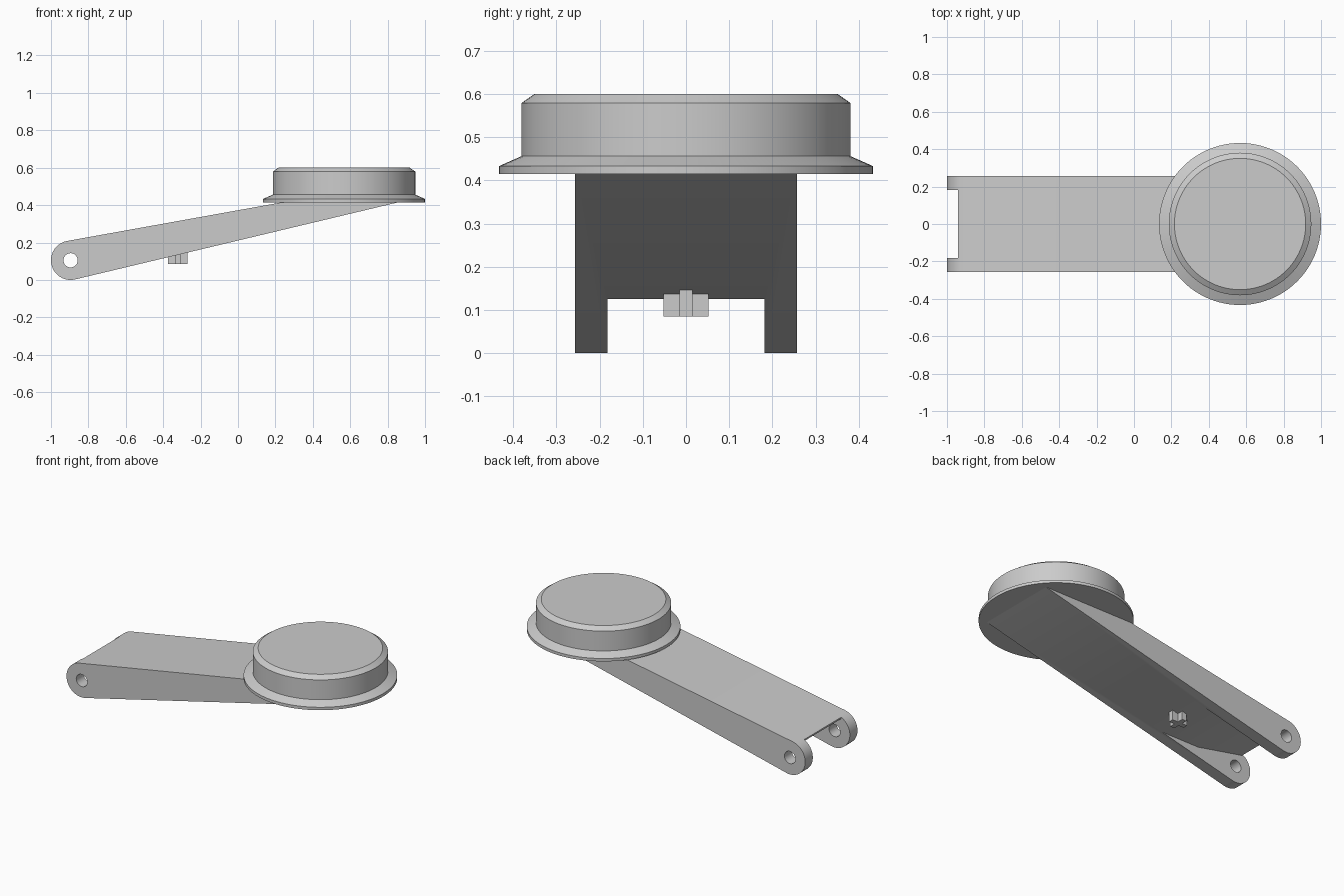
import bpy, bmesh, math

if "Cube" in bpy.data.objects:
    bpy.data.objects.remove(bpy.data.objects["Cube"])

grey = bpy.data.materials.new("plain_grey")
grey.diffuse_color = (0.6, 0.6, 0.6, 1)
grey.use_nodes = True
grey.node_tree.nodes["Principled BSDF"].inputs["Base Color"].default_value = grey.diffuse_color


def finish(name, bm):
    bmesh.ops.recalc_face_normals(bm, faces=bm.faces)
    me = bpy.data.meshes.new(name)
    bm.to_mesh(me)
    bm.free()
    me.materials.append(grey)
    ob = bpy.data.objects.new(name, me)
    bpy.context.collection.objects.link(ob)
    return ob


def prism(name, profile, half_width):
    """Extrude an x-z profile symmetrically along y."""
    bm = bmesh.new()
    face = bm.faces.new([bm.verts.new((x, -half_width, z)) for x, z in profile])
    ext = bmesh.ops.extrude_face_region(bm, geom=[face])
    moved = [v for v in ext["geom"] if isinstance(v, bmesh.types.BMVert)]
    bmesh.ops.translate(bm, verts=moved, vec=(0, 2 * half_width, 0))
    return finish(name, bm)


def activate(ob):
    bpy.ops.object.select_all(action='DESELECT')
    ob.select_set(True)
    bpy.context.view_layer.objects.active = ob


def smooth(ob):
    activate(ob)
    bpy.ops.object.shade_smooth_by_angle(angle=math.radians(25))


def cut(ob, cutter):
    cutter.hide_render = True
    mod = ob.modifiers.new("cut", 'BOOLEAN')
    mod.operation, mod.solver, mod.object = 'DIFFERENCE', 'EXACT', cutter
    activate(ob)
    bpy.ops.object.modifier_apply(modifier=mod.name)
    bpy.data.objects.remove(cutter)


def arc(cx, cz, r, start, end, n):
    return [(cx + r * math.cos(math.radians(start + (end - start) * i / n)),
             cz + r * math.sin(math.radians(start + (end - start) * i / n)))
            for i in range(n + 1)]


# Tapered arm with a rounded hinge end
HX, HZ = -0.895, 0.105
arm = prism("hinge_arm",
            arc(HX, HZ, 0.105, 100.2, 283.4, 28) + [(0.857, 0.415), (0.236, 0.415)], 0.257)

# Slot between the hinge lugs, running on as a shallow pocket underneath
cut(arm, prism("slot_cutter", [(-1.2, -0.2), (-0.25, -0.2), (-0.25, 0.125),
                               (-0.62, 0.125), (-0.94, 0.19), (-0.94, 0.4), (-1.2, 0.4)], 0.182))

# Pivot hole through both lugs
cut(arm, prism("pin_cutter", arc(HX, HZ, 0.038, 0, 360, 32)[:-1], 0.4))
smooth(arm)

# Round cap with a flange and a chamfered rim
N, CX = 96, 0.567
bm = bmesh.new()
rings = []
for r, z in [(0.433, 0.415), (0.433, 0.433), (0.381, 0.456), (0.381, 0.579), (0.351, 0.6)]:
    rings.append([bm.verts.new((CX + r * math.cos(2 * math.pi * i / N),
                                r * math.sin(2 * math.pi * i / N), z)) for i in range(N)])
for a, b in zip(rings, rings[1:]):
    for i in range(N):
        j = (i + 1) % N
        bm.faces.new((a[i], a[j], b[j], b[i]))
bm.faces.new(rings[0][::-1])
bm.faces.new(rings[-1])
smooth(finish("round_cap", bm))

# Cross-shaped peg under the arm
a, b, px = 0.0525, 0.015, -0.322
outline = [(a, -b), (a, b), (b, b), (b, a), (-b, a), (-b, b),
           (-a, b), (-a, -b), (-b, -b), (-b, -a), (b, -a), (b, -b)]
bm = bmesh.new()
base = bm.faces.new([bm.verts.new((px + x, y, 0.085)) for x, y in outline])
ext = bmesh.ops.extrude_face_region(bm, geom=[base])
for v in ext["geom"]:
    if isinstance(v, bmesh.types.BMVert):
        v.co.z = 0.155
finish("cross_peg", bm)
